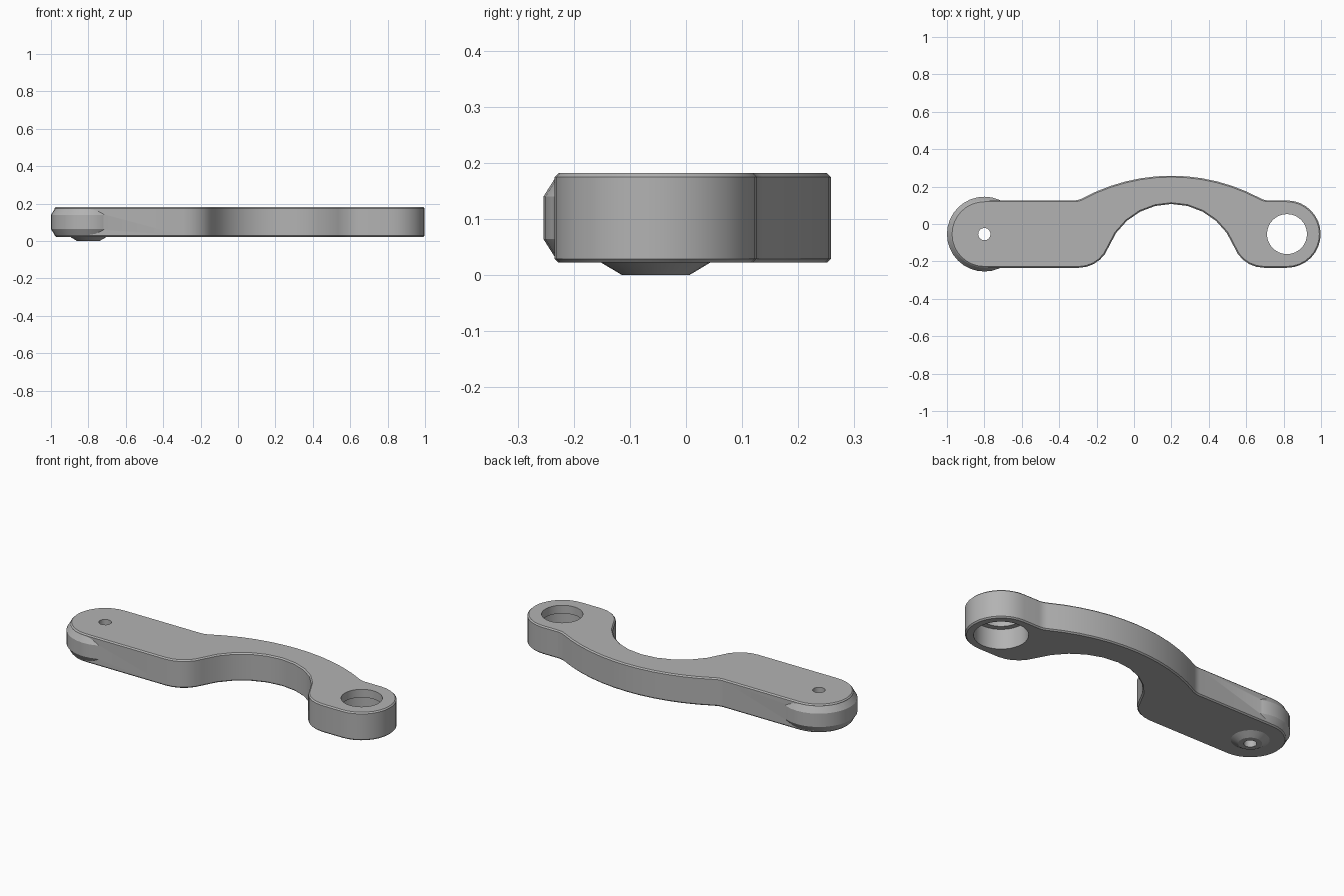
import bpy
import bmesh
from math import sin, cos, radians, atan2, degrees

cube = bpy.data.objects.get("Cube")
if cube:
    bpy.data.objects.remove(cube, do_unlink=True)

metal = bpy.data.materials.new("plain grey metal")
metal.use_nodes = True
GREY = (0.45, 0.45, 0.45, 1)
metal.diffuse_color = GREY
metal.node_tree.nodes["Principled BSDF"].inputs["Base Color"].default_value = GREY

MID_Y = -0.054            # centre line of both ends
END_R = 0.18              # half width of the bar
LOW, HIGH = 0.022, 0.182  # underside and top of the bar
PIVOT_X, EYE_X, ARCH_X = -0.8, 0.818, 0.2


def arc(cx, cy, r, start, end, steps):
    angles = [radians(start + (end - start) * i / steps) for i in range(steps + 1)]
    return [(cx + r * cos(a), cy + r * sin(a)) for a in angles]


def make_object(name, bm):
    bmesh.ops.recalc_face_normals(bm, faces=bm.faces)
    mesh = bpy.data.meshes.new(name)
    bm.to_mesh(mesh)
    bm.free()
    mesh.materials.append(metal)
    obj = bpy.data.objects.new(name, mesh)
    bpy.context.collection.objects.link(obj)
    return obj


def turned(name, x, profile, sides):
    """Round solid from (radius, z) rings, listed from bottom to top."""
    bm = bmesh.new()
    rings = [[bm.verts.new((px, py, z)) for px, py in
              arc(x, MID_Y, r, 0, 360, sides)[:-1]] for r, z in profile]
    for low, high in zip(rings, rings[1:]):
        for i in range(sides):
            j = (i + 1) % sides
            bm.faces.new((low[i], low[j], high[j], high[i]))
    bm.faces.new(rings[0])
    bm.faces.new(rings[-1])
    return make_object(name, bm)


def arch_curve(centre_y, r, flat_y, fillet_r, side, steps):
    """Arch rising from a flat edge, with a fillet at each foot, left to right."""
    fy = flat_y + side * fillet_r
    dx = ((r + fillet_r) ** 2 - (fy - centre_y) ** 2) ** 0.5
    lean = degrees(atan2(fy - centre_y, dx))
    flat = -90 * side
    left = arc(ARCH_X - dx, fy, fillet_r, flat, -lean, 5)
    top = arc(ARCH_X, centre_y, r, 180 - lean, lean, steps)[1:-1]
    right = [(2 * ARCH_X - x, y) for x, y in reversed(left)]
    return left + top + right


# Arched bar: one outline, extruded, with a fine chamfer round both rims
outline = arch_curve(-0.742, 1.0, MID_Y + END_R, 0.1, 1, 12)
outline += arc(EYE_X, MID_Y, END_R, 90, -90, 16)
outline += arch_curve(-0.253, 0.36, MID_Y - END_R, 0.17, 1, 10)[::-1]
outline += arc(PIVOT_X, MID_Y, END_R, 270, 90, 16)
bm = bmesh.new()
base = bm.faces.new([bm.verts.new((x, y, LOW)) for x, y in outline])
lifted = bmesh.ops.extrude_face_region(bm, geom=[base])["geom"]
top_verts = [g for g in lifted if isinstance(g, bmesh.types.BMVert)]
bmesh.ops.translate(bm, vec=(0, 0, HIGH - LOW), verts=top_verts)
bmesh.ops.recalc_face_normals(bm, faces=bm.faces)
rims = [e for e in bm.edges if abs(e.verts[0].co.z - e.verts[1].co.z) < 0.001]
bmesh.ops.bevel(bm, geom=rims, offset=0.007, segments=1, affect='EDGES')
bar = make_object("arched_bar", bm)

# Bulged pivot end and the tapered boss beneath it
bulge = turned("pivot_bulge", PIVOT_X,
               [(0.176, 0.026), (0.2, 0.064), (0.2, 0.14), (0.176, 0.178)], 32)
boss = turned("pivot_boss", PIVOT_X, [(0.06, 0), (0.097, 0.022), (0.097, 0.04)], 24)

# Holes: pin hole through the pivot, stepped bore through the eye
pin_hole = turned("pin_hole", PIVOT_X, [(0.033, -0.1), (0.033, 0.3)], 16)
eye_hole = turned("eye_hole", EYE_X,
                  [(0.137, -0.1), (0.137, 0.135), (0.107, 0.135), (0.107, 0.3)], 32)

bpy.context.view_layer.objects.active = bar
for tool, operation in ((bulge, 'UNION'), (boss, 'UNION'),
                        (pin_hole, 'DIFFERENCE'), (eye_hole, 'DIFFERENCE')):
    tool.hide_render = True
    mod = bar.modifiers.new(tool.name, 'BOOLEAN')
    mod.object, mod.operation, mod.solver = tool, operation, 'EXACT'
    bpy.ops.object.modifier_apply(modifier=mod.name)
    bpy.data.objects.remove(tool, do_unlink=True)

bpy.ops.object.select_all(action='DESELECT')
bar.select_set(True)
bpy.ops.object.shade_smooth_by_angle(angle=radians(30))
